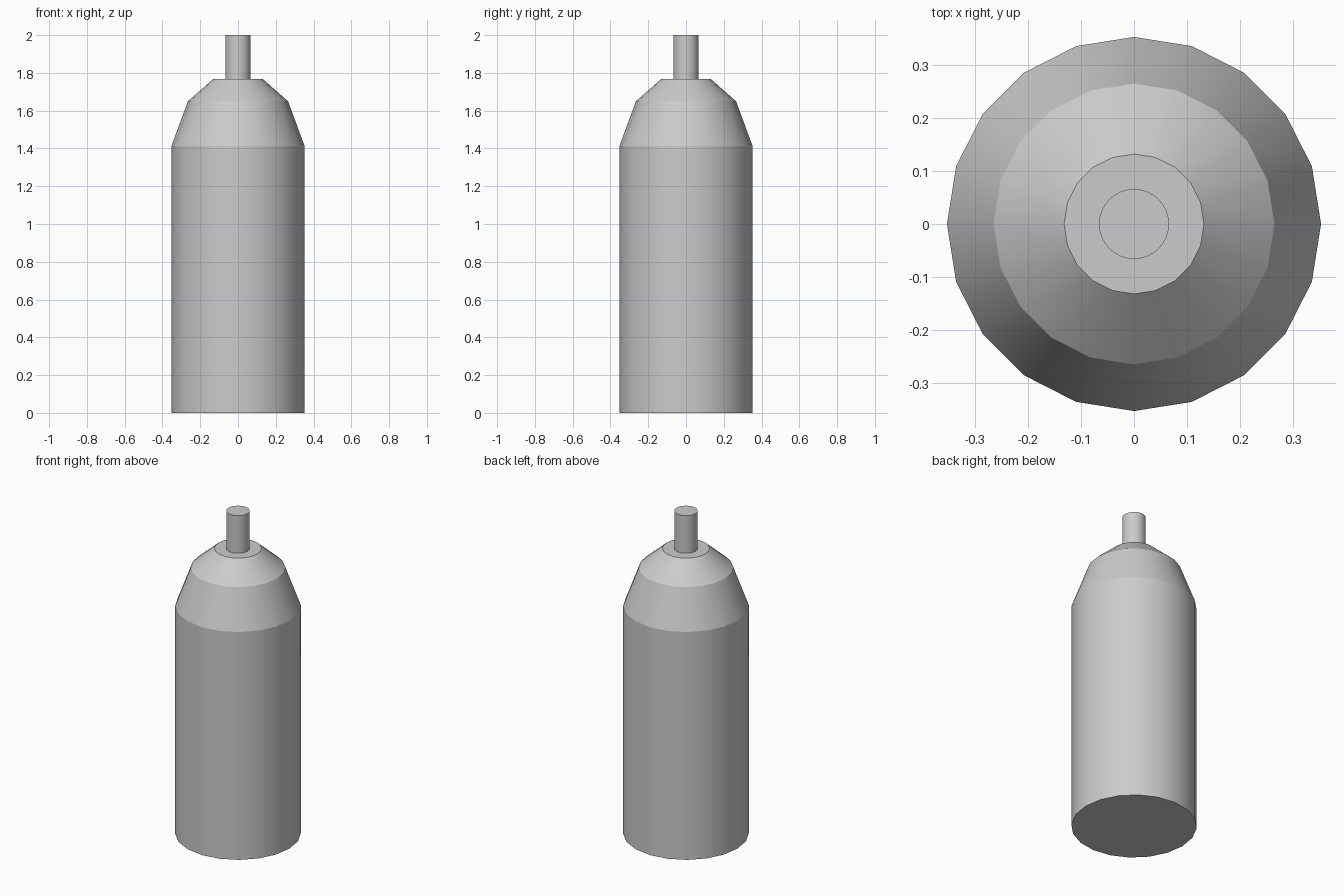
import bpy
import bmesh
from math import cos, sin, tau

cube = bpy.data.objects.get("Cube")
if cube:
    bpy.data.objects.remove(cube)

grey = bpy.data.materials.new("plain grey")
grey.use_nodes = True
grey.diffuse_color = (0.6, 0.6, 0.6, 1)
grey.node_tree.nodes["Principled BSDF"].inputs["Base Color"].default_value = grey.diffuse_color


def lathe(name, profile, sides):
    """Capped solid of revolution: round sides are smooth, rims are sharp."""
    bm = bmesh.new()
    rings = [[bm.verts.new((r * cos(tau * i / sides), r * sin(tau * i / sides), z))
              for i in range(sides)] for r, z in profile]
    for low, high in zip(rings, rings[1:]):
        for i in range(sides):
            j = (i + 1) % sides
            bm.faces.new((low[i], low[j], high[j], high[i])).smooth = True
    bm.faces.new(rings[0][::-1])
    bm.faces.new(rings[-1])
    for edge in bm.edges:
        a, b = edge.verts
        edge.smooth = abs(a.co.z - b.co.z) > 0.001
    mesh = bpy.data.meshes.new(name)
    bm.to_mesh(mesh)
    bm.free()
    mesh.materials.append(grey)
    obj = bpy.data.objects.new(name, mesh)
    bpy.context.collection.objects.link(obj)
    return obj


# Bottle body with two-step tapered shoulder
lathe("bottle_body", [(0.353, 0), (0.353, 1.412), (0.265, 1.65), (0.132, 1.767)], 20)

# Narrow nozzle standing on the shoulder
lathe("nozzle", [(0.066, 1.767), (0.066, 2)], 32)
